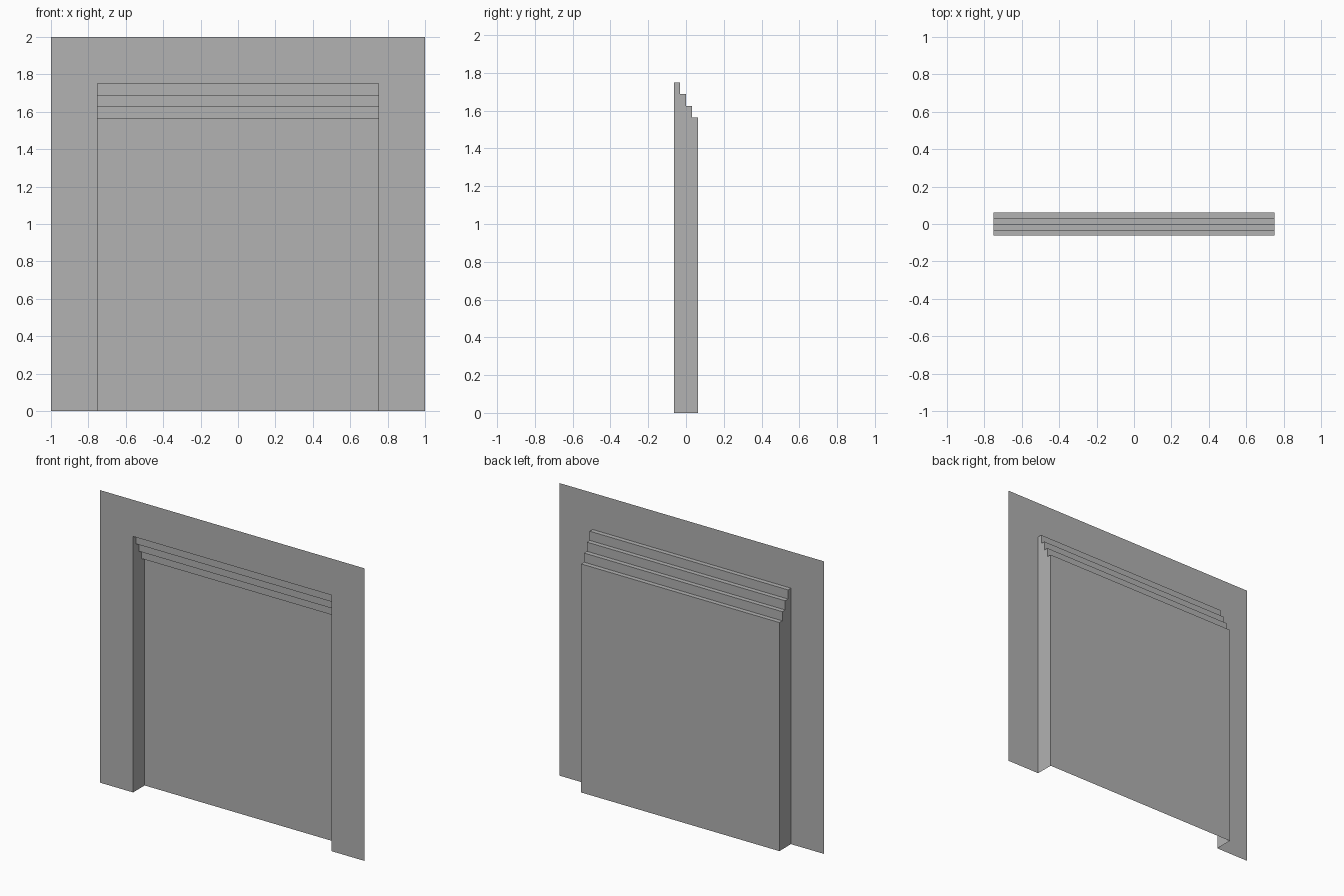
import bpy

cube = bpy.data.objects.get("Cube")
if cube:
    bpy.data.objects.remove(cube, do_unlink=True)

HALF_W, HEIGHT = 1.0, 2.0        # surround
OPEN_W, OPEN_H = 0.75, 1.75      # opening
FRONT, BACK = -0.0625, 0.0625    # recess depth
STEPS = 4
STEP_D = (BACK - FRONT) / STEPS
STEP_H = 0.0625

grey = bpy.data.materials.new("plain grey")
grey.use_nodes = True
colour = (0.445, 0.445, 0.445, 1)
grey.diffuse_color = colour
grey.node_tree.nodes["Principled BSDF"].inputs["Base Color"].default_value = colour


def sheet(name, verts, faces):
    mesh = bpy.data.meshes.new(name)
    mesh.from_pydata(verts, [], faces)
    mesh.materials.append(grey)
    obj = bpy.data.objects.new(name, mesh)
    bpy.context.collection.objects.link(obj)
    return obj


def sweep(name, profile):
    """Stretch a (y, z) profile across the opening."""
    verts = [(x, y, z) for y, z in profile for x in (-OPEN_W, OPEN_W)]
    faces = [(2 * i, 2 * i + 1, 2 * i + 3, 2 * i + 2) for i in range(len(profile) - 1)]
    return sheet(name, verts, faces)


# Flat front surround, open at the bottom
outline = [(-HALF_W, 0), (-OPEN_W, 0), (-OPEN_W, OPEN_H), (OPEN_W, OPEN_H),
           (OPEN_W, 0), (HALF_W, 0), (HALF_W, HEIGHT), (-HALF_W, HEIGHT)]
sheet("front_surround", [(x, FRONT, z) for x, z in outline], [range(len(outline))])

# Stepped profile, from the back panel's head up to the front edge
steps = []
for i in range(STEPS):
    z = OPEN_H - (STEPS - 1 - i) * STEP_H
    y = BACK - i * STEP_D
    steps += [(y, z), (y - STEP_D, z)]

sweep("back_panel", [(BACK, 0), steps[0]])
sweep("stepped_lintel", steps)

# Side walls of the recess
side = [(FRONT, 0), (BACK, 0)] + steps
for name, x, order in (("right_jamb", -OPEN_W, side), ("left_jamb", OPEN_W, side[::-1])):
    sheet(name, [(x, y, z) for y, z in order], [range(len(order))])
